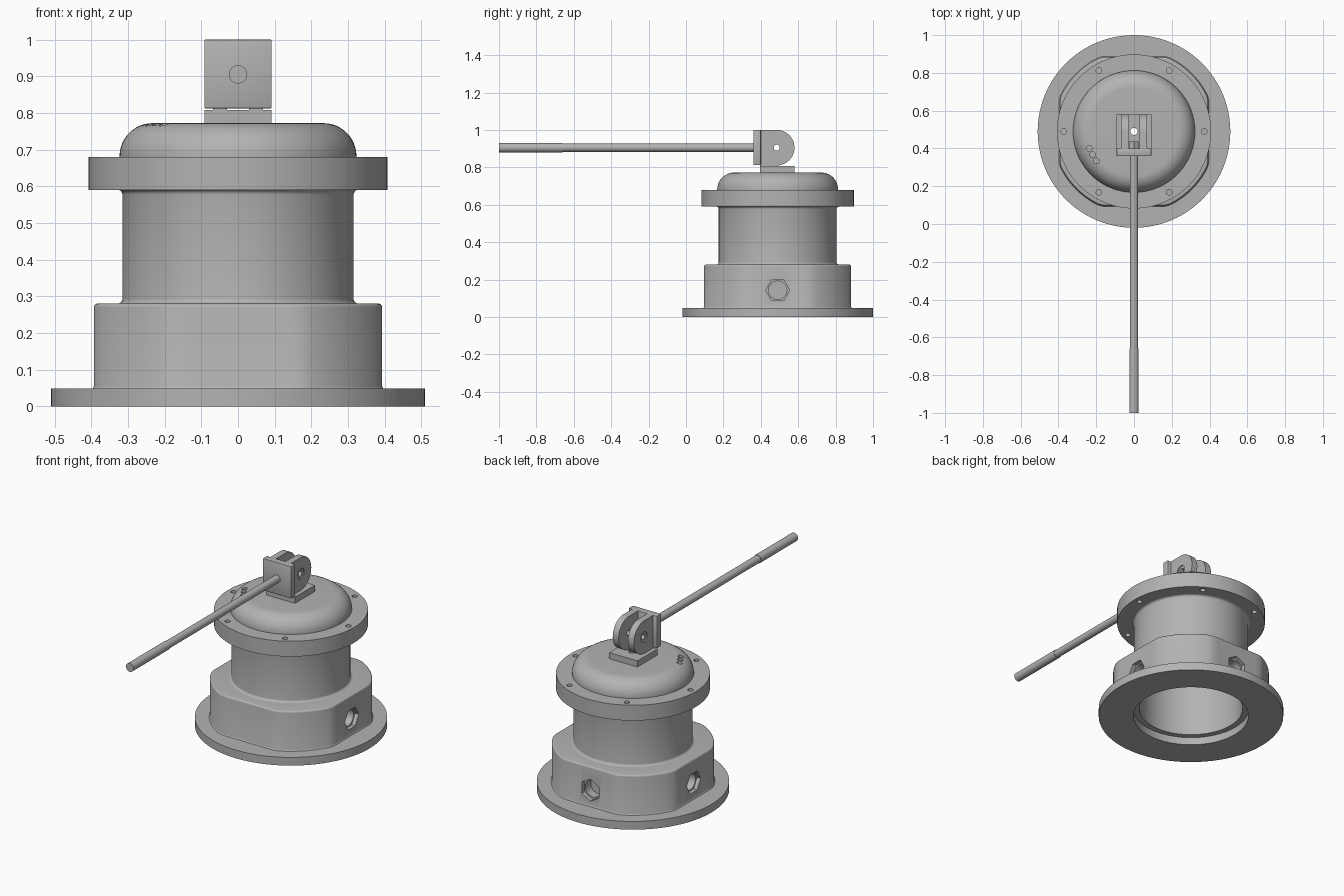
import bpy, bmesh, math
from mathutils import Matrix, Vector

cube = bpy.data.objects.get("Cube")
if cube:
    bpy.data.objects.remove(cube, do_unlink=True)

CY = 0.49      # y of the housing axis
PIVOT = 0.905  # height of the rod and clevis hole
SEG = 96

metal = bpy.data.materials.new("grey metal")
metal.use_nodes = True
colour = (0.45, 0.45, 0.45, 1)
metal.diffuse_color = colour
metal.node_tree.nodes["Principled BSDF"].inputs["Base Color"].default_value = colour


def add(name, bm):
    bmesh.ops.recalc_face_normals(bm, faces=bm.faces)
    mesh = bpy.data.meshes.new(name)
    bm.to_mesh(mesh)
    bm.free()
    obj = bpy.data.objects.new(name, mesh)
    bpy.context.collection.objects.link(obj)
    mesh.materials.append(metal)
    return obj


def lathe(name, profile, flat=None):
    """Spin a closed (radius, z) profile; flat trims the four sides."""
    bm = bmesh.new()
    rings = []
    for i in range(SEG):
        a = math.tau * i / SEG
        c, s = math.cos(a), math.sin(a)
        ring = []
        for r, z in profile:
            if flat and r > flat:
                # keep the edge rounding on the trimmed sides too
                inset = max(p[0] for p in profile) - r
                r = min(r, (flat - inset) / max(abs(c), abs(s)))
            ring.append(bm.verts.new((r * c, CY + r * s, z)))
        rings.append(ring)
    n = len(profile)
    for i in range(SEG):
        a, b = rings[i], rings[(i + 1) % SEG]
        for j in range(n):
            k = (j + 1) % n
            bm.faces.new((a[j], b[j], b[k], a[k]))
    return add(name, bm)


def rod(name, centre, axis, radius, length, sides=32, spin=0.0):
    bm = bmesh.new()
    turn = Vector(axis).to_track_quat('Z', 'Y').to_matrix().to_4x4()
    bmesh.ops.create_cone(bm, cap_ends=True, segments=sides, radius1=radius,
                          radius2=radius, depth=length,
                          matrix=Matrix.Translation(centre) @ turn @ Matrix.Rotation(spin, 4, 'Z'))
    return add(name, bm)


def box(name, lo, hi, bevel=0.0):
    bm = bmesh.new()
    lo, hi = Vector(lo), Vector(hi)
    bmesh.ops.create_cube(bm, size=1, matrix=Matrix.Translation((lo + hi) / 2)
                          @ Matrix.Diagonal((*(hi - lo), 1)))
    if bevel:
        bmesh.ops.bevel(bm, geom=bm.edges[:], offset=bevel, segments=2,
                        profile=0.5, affect='EDGES')
    return add(name, bm)


def cut(obj, cutters):
    for c in cutters:
        m = obj.modifiers.new("cut", 'BOOLEAN')
        m.operation, m.object, m.solver = 'DIFFERENCE', c, 'EXACT'
    graph = bpy.context.evaluated_depsgraph_get()
    mesh = bpy.data.meshes.new_from_object(obj.evaluated_get(graph))
    obj.modifiers.clear()
    obj.data = mesh
    for c in cutters:
        bpy.data.objects.remove(c, do_unlink=True)


def arc(cx, cz, r, start, end, steps=8):
    out = []
    for i in range(steps + 1):
        a = math.radians(start + (end - start) * i / steps)
        out.append((cx + r * math.cos(a), cz + r * math.sin(a)))
    return out


# Base flange with wide bottom opening
lathe("base_flange", [(0.318, 0), (0.51, 0), (0.51, 0.048), (0.318, 0.048)])

# Lower housing: round body with four flats
body = lathe("lower_housing", [(0.285, 0.045), (0.437, 0.045), (0.432, 0.05), (0.43, 0.055)]
             + arc(0.42, 0.27, 0.01, 0, 90, 4) + [(0.285, 0.28)], flat=0.4)

# Hexagonal ports with blind round bores on three flats
ports = []
for dx, dy in ((1, 0), (-1, 0), (0, 1)):
    for radius, depth, sides in ((0.064, 0.03, 6), (0.049, 0.08, 32)):
        centre = (dx * 0.4, CY + dy * 0.4, 0.143)
        spin = math.pi / 2 if dy == 0 else 0
        ports.append(rod("port_cutter", centre, (dx, dy, 0), radius, 2 * depth, sides, spin))
cut(body, ports)

# Neck with small fillets at both ends
lathe("neck", [(0.285, 0.28)] + arc(0.328, 0.293, 0.013, 270, 180, 4)
      + arc(0.328, 0.577, 0.013, 180, 90, 4) + [(0.285, 0.59)])

# Upper flange with six bolt holes
flange = lathe("upper_flange", [(0.285, 0.59), (0.408, 0.59), (0.408, 0.68), (0.285, 0.68)])
holes = []
for i in range(6):
    a = math.tau * i / 6
    holes.append(rod("bolt_hole_cutter", (0.372 * math.cos(a), CY + 0.372 * math.sin(a), 0.635),
                     (0, 0, 1), 0.015, 0.3, 20))
cut(flange, holes)

# Hollow domed cover with a centre hole and three small vents
dome = lathe("domed_cover", [(0.285, 0.68), (0.323, 0.68)] + arc(0.233, 0.682, 0.09, 0, 90, 12)
             + [(0.019, 0.772), (0.019, 0.735), (0.23, 0.735), (0.27, 0.715)])
cut(dome, [rod("vent_cutter", (x, y, 0.77), (0, 0, 1), 0.015, 0.06, 20)
           for x, y in ((-0.238, 0.4), (-0.219, 0.367), (-0.2, 0.334))])

# Clevis foot with the centre hole
foot = box("clevis_foot", (-0.092, 0.395, 0.77), (0.092, 0.58, 0.808))
cut(foot, [rod("foot_hole_cutter", (0, CY, 0.79), (0, 0, 1), 0.019, 0.2),
           rod("foot_recess_cutter", (0, CY, 0.808), (0, 0, 1), 0.027, 0.012)])

# Clevis front plate
box("clevis_front_plate", (-0.092, 0.36, 0.812), (0.092, 0.4, 1.0), 0.004)

# Rounded ears with a cross hole
for side, name in ((1, "left_ear"), (-1, "right_ear")):
    outline = [(0.395, 0.808), (CY, 0.808)] + arc(CY - 0.005, PIVOT, 0.095, -90, 90, 24) + [(0.395, 1.0)]
    bm = bmesh.new()
    face = bm.faces.new([bm.verts.new((side * 0.03, y, z)) for y, z in outline])
    top = bmesh.ops.extrude_face_region(bm, geom=[face])["geom"]
    bmesh.ops.translate(bm, vec=(side * 0.038, 0, 0),
                        verts=[v for v in top if isinstance(v, bmesh.types.BMVert)])
    bmesh.ops.remove_doubles(bm, verts=bm.verts[:], dist=0.0001)
    ear = add(name, bm)
    cut(ear, [rod("pin_hole_cutter", (side * 0.05, CY - 0.005, PIVOT), (1, 0, 0), 0.016, 0.2),
              rod("pin_recess_cutter", (side * 0.068, CY - 0.005, PIVOT), (1, 0, 0), 0.03, 0.012)])

# Long lever rod, its slightly thicker grip, and the nut holding it
rod("lever_rod", (0, -0.15, PIVOT), (0, 1, 0), 0.022, 1.1)
rod("lever_grip", (0, -0.83, PIVOT), (0, 1, 0), 0.025, 0.34)
rod("lever_nut", (0, 0.415, PIVOT), (0, 1, 0), 0.032, 0.045, 6)

# Smooth round surfaces, keep machined edges crisp
bpy.ops.object.select_all(action='DESELECT')
for obj in bpy.context.scene.objects:
    if obj.type == 'MESH':
        obj.select_set(True)
        bpy.context.view_layer.objects.active = obj
bpy.ops.object.shade_smooth_by_angle(angle=math.radians(30))
